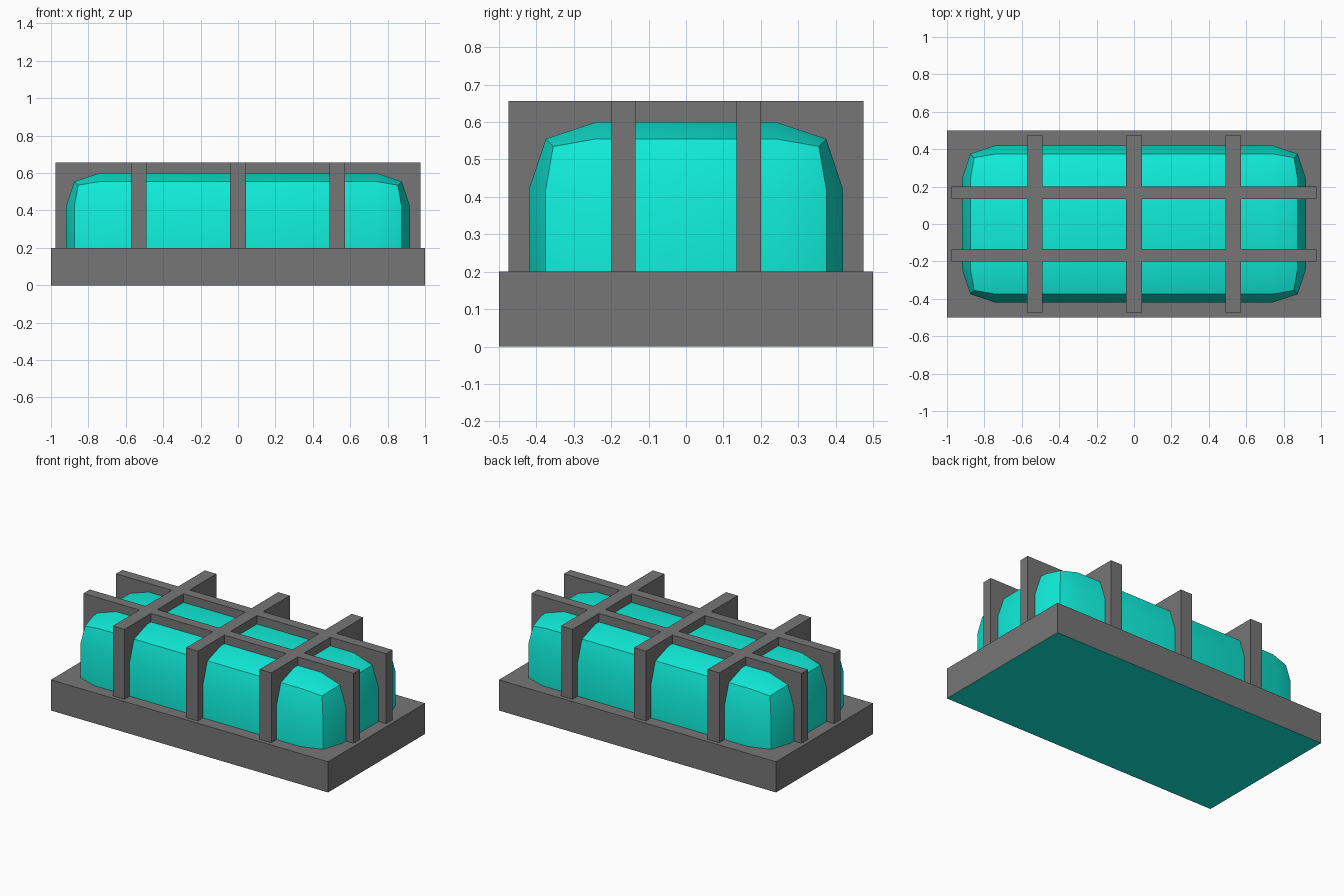
import bpy, bmesh

if "Cube" in bpy.data.objects:
    bpy.data.objects.remove(bpy.data.objects["Cube"])

teal = bpy.data.materials.new("teal")
teal.diffuse_color = (0.005, 0.85, 0.7, 1)
teal.use_nodes = True
teal.node_tree.nodes["Principled BSDF"].inputs["Base Color"].default_value = teal.diffuse_color
grey = bpy.data.materials.new("grey")
grey.diffuse_color = (0.18, 0.18, 0.18, 1)
grey.use_nodes = True
grey.node_tree.nodes["Principled BSDF"].inputs["Base Color"].default_value = grey.diffuse_color


def finish(name, bm, *mats):
    me = bpy.data.meshes.new(name)
    bm.to_mesh(me)
    bm.free()
    for m in mats:
        me.materials.append(m)
    ob = bpy.data.objects.new(name, me)
    bpy.context.collection.objects.link(ob)
    return ob


def box(name, x0, x1, y0, y1, z0, z1, bottom_teal=False):
    bm = bmesh.new()
    bmesh.ops.create_cube(bm, size=1)
    for v in bm.verts:
        v.co.x = x1 if v.co.x > 0 else x0
        v.co.y = y1 if v.co.y > 0 else y0
        v.co.z = z1 if v.co.z > 0 else z0
    bm.normal_update()
    if bottom_teal:
        for f in bm.faces:
            f.material_index = 1 if f.normal.z < -0.5 else 0
    return finish(name, bm, grey, teal)


# base slab, coloured underneath
box("base", -1, 1, -0.5, 0.5, 0, 0.2, bottom_teal=True)

# cage: three cross ribs and two long rails
for i, x in enumerate((-0.53, 0, 0.53)):
    box(f"cross_rib_{i + 1}", x - 0.042, x + 0.042, -0.474, 0.474, 0.2, 0.656)
for i, y in enumerate((-0.1675, 0.1675)):
    box(f"long_rail_{i + 1}", -0.975, 0.975, y - 0.033, y + 0.033, 0.2, 0.656)

# rounded block: a gridded box whose shell bulges least at edges and corners
BULGE = (0, 0.18, 0.135, 0.115)
INNER_X, INNER_Y = 0.74, 0.24


def point(i, j, k):
    """Grid index (0..3, 0..3, 0..2) to position on the rounded block."""
    out = [-1 if i == 0 else i == 3, -1 if j == 0 else j == 3, int(k == 2)]
    d = BULGE[sum(abs(o) for o in out)]
    return (INNER_X * (-1 if i < 2 else 1) + d * out[0],
            INNER_Y * (-1 if j < 2 else 1) + d * out[1],
            (0.2 if k == 0 else 0.42) + d * out[2])


bm = bmesh.new()


def quad(*idx):
    bm.faces.new([bm.verts.new(point(*p)) for p in idx])


for a in range(3):
    for b in range(3):
        quad((a, b, 2), (a + 1, b, 2), (a + 1, b + 1, 2), (a, b + 1, 2))
    for k in range(2):
        for s in (0, 3):
            quad((a, s, k), (a + 1, s, k), (a + 1, s, k + 1), (a, s, k + 1))
            quad((s, a, k), (s, a + 1, k), (s, a + 1, k + 1), (s, a, k + 1))
bmesh.ops.remove_doubles(bm, verts=bm.verts, dist=1e-4)
rim = [e for e in bm.edges if e.is_boundary]
bmesh.ops.holes_fill(bm, edges=rim, sides=0)
bmesh.ops.recalc_face_normals(bm, faces=bm.faces)
block = finish("rounded_block", bm, teal)
bpy.context.view_layer.objects.active = block
block.select_set(True)
bpy.ops.object.shade_smooth_by_angle(angle=0.6)
